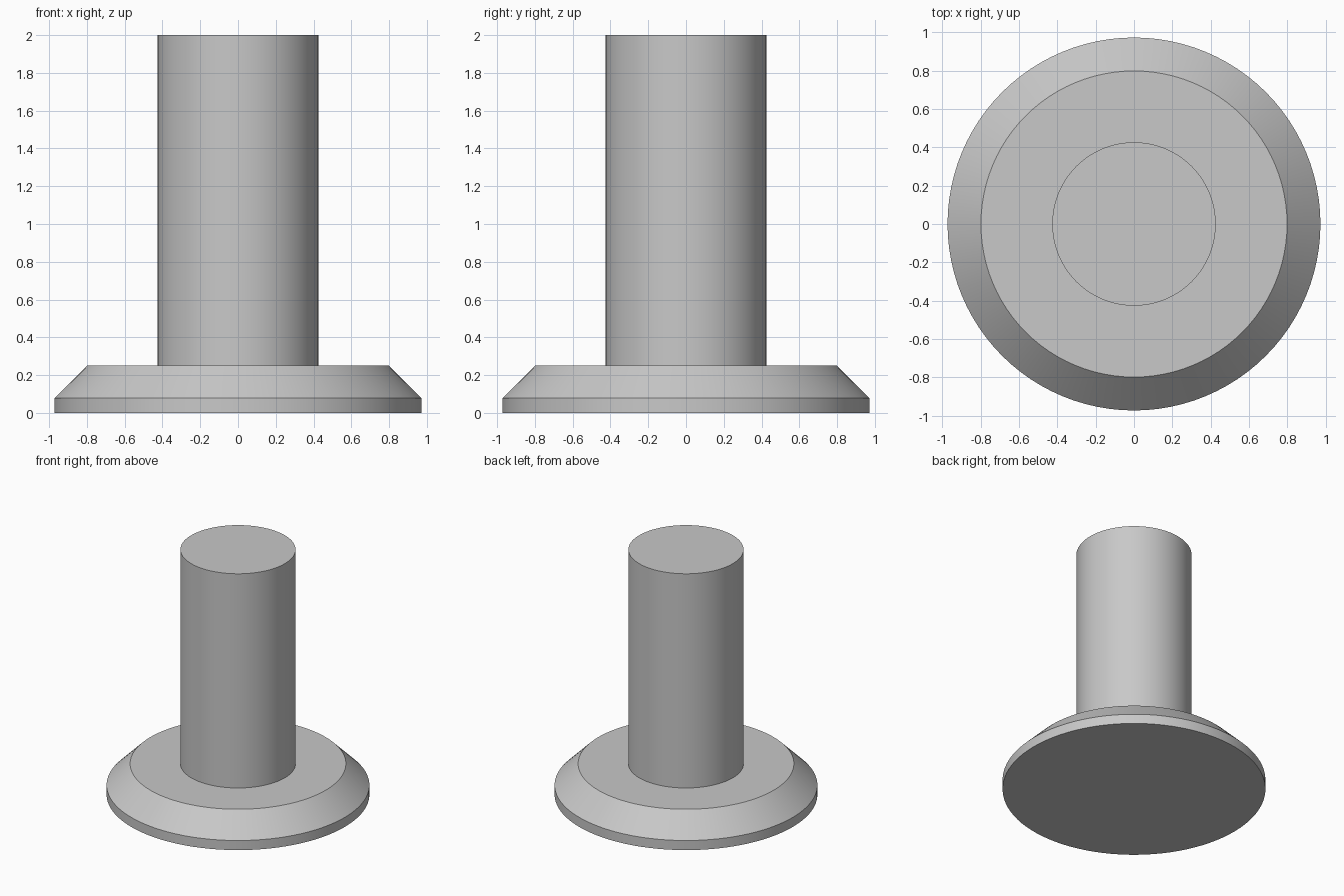
import bpy
import bmesh
import math

cube = bpy.data.objects.get("Cube")
if cube:
    bpy.data.objects.remove(cube, do_unlink=True)

SEGMENTS = 96

# Plain grey material
grey = bpy.data.materials.new("plain_grey")
grey.use_nodes = True
colour = (0.58, 0.58, 0.58, 1.0)
grey.diffuse_color = colour
grey.node_tree.nodes["Principled BSDF"].inputs["Base Color"].default_value = colour


def turned_part(name, profile):
    """Solid of revolution about z from (radius, height) points, bottom to top."""
    bm = bmesh.new()
    rings = []
    for r, z in profile:
        rings.append([bm.verts.new((r * math.cos(a), r * math.sin(a), z))
                      for a in (2 * math.pi * i / SEGMENTS for i in range(SEGMENTS))])
    for low, high in zip(rings, rings[1:]):
        for i in range(SEGMENTS):
            j = (i + 1) % SEGMENTS
            bm.faces.new((low[i], low[j], high[j], high[i]))
    bm.faces.new(rings[0][::-1])
    bm.faces.new(rings[-1])
    mesh = bpy.data.meshes.new(name)
    bm.to_mesh(mesh)
    bm.free()
    mesh.materials.append(grey)
    obj = bpy.data.objects.new(name, mesh)
    bpy.context.collection.objects.link(obj)
    # Smooth round walls, crisp rims
    bpy.ops.object.select_all(action='DESELECT')
    obj.select_set(True)
    bpy.context.view_layer.objects.active = obj
    bpy.ops.object.shade_smooth_by_angle(angle=math.radians(30))
    return obj


# Wide disc with a bevelled upper rim
turned_part("base_flange", [(0.972, 0.0), (0.972, 0.078), (0.798, 0.252)])

# Upright cylinder standing on the disc
turned_part("shaft", [(0.426, 0.252), (0.426, 2.0)])
